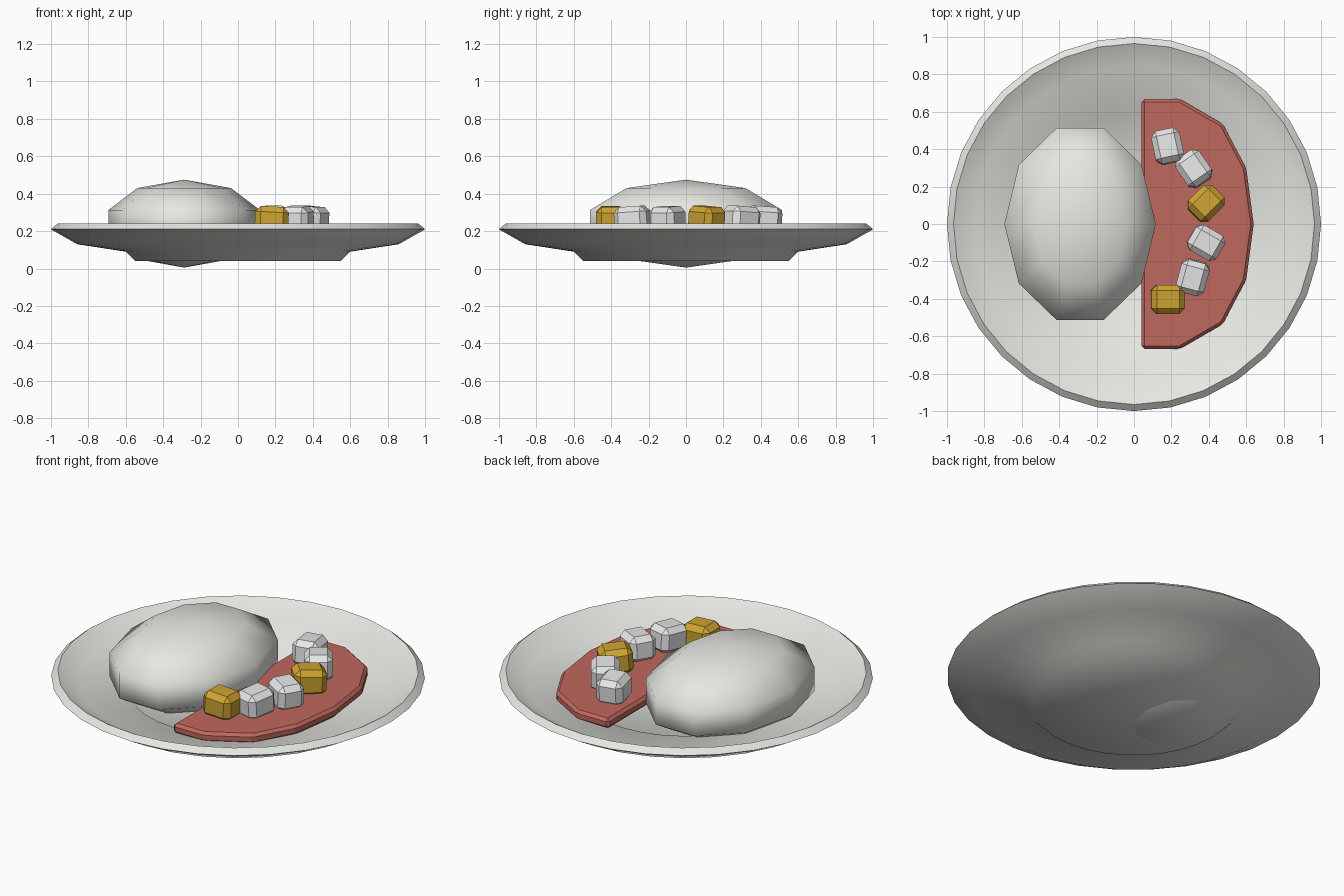
import bpy, bmesh, math
from mathutils import Matrix, Vector, Euler

if "Cube" in bpy.data.objects:
    bpy.data.objects.remove(bpy.data.objects["Cube"])


def material(name, rgb):
    m = bpy.data.materials.new(name)
    m.use_nodes = True
    m.diffuse_color = (*rgb, 1)
    m.node_tree.nodes["Principled BSDF"].inputs["Base Color"].default_value = (*rgb, 1)
    return m


china = material("warm white china", (0.8, 0.8, 0.76))
pale = material("pale grey white", (0.8, 0.8, 0.8))
red = material("salmon red", (0.53, 0.14, 0.11))
gold = material("golden yellow", (0.62, 0.37, 0.03))


def finish(bm, name, mat, smooth=None):
    bmesh.ops.recalc_face_normals(bm, faces=bm.faces)
    mesh = bpy.data.meshes.new(name)
    bm.to_mesh(mesh)
    bm.free()
    ob = bpy.data.objects.new(name, mesh)
    bpy.context.collection.objects.link(ob)
    mesh.materials.append(mat)
    if smooth:
        bpy.ops.object.select_all(action="DESELECT")
        ob.select_set(True)
        bpy.context.view_layer.objects.active = ob
        bpy.ops.object.shade_smooth_by_angle(angle=math.radians(smooth))
    return ob


# Plate: revolved section, underside out to the rim, then back inside
section = [(0, 0.04), (0.55, 0.04), (0.6, 0.09), (0.86, 0.13), (1, 0.21),
           (0.965, 0.24), (0.845, 0.175), (0.59, 0.135), (0.535, 0.087), (0, 0.087)]
bm = bmesh.new()
ring = [bm.verts.new((r, 0, z)) for r, z in section]
edges = [bm.edges.new(pair) for pair in zip(ring, ring[1:])]
bmesh.ops.spin(bm, geom=ring + edges, axis=(0, 0, 1), cent=(0, 0, 0),
               angle=math.tau, steps=32, use_duplicate=False)
bmesh.ops.remove_doubles(bm, verts=bm.verts, dist=0.0005)
finish(bm, "plate", china, 50)

# Mound: stretched low sphere whose tip shows below the plate
bm = bmesh.new()
bmesh.ops.create_uvsphere(bm, u_segments=10, v_segments=5, radius=1)
bmesh.ops.rotate(bm, verts=bm.verts, matrix=Matrix.Rotation(math.pi / 2, 3, "Z"))
bmesh.ops.scale(bm, verts=bm.verts, vec=(0.426, 0.568, 0.235))
bmesh.ops.translate(bm, verts=bm.verts, vec=(-0.288, 0, 0.24))
finish(bm, "rice_mound", china, 60)

# Sauce: half-round slab with bevelled edges
half = [(0.04, 0.668), (0.245, 0.668), (0.475, 0.535), (0.6, 0.3)]
outline = half + [(0.64, 0)] + [(x, -y) for x, y in reversed(half)]
bm = bmesh.new()
base = bm.faces.new([bm.verts.new((x, y, 0.14)) for x, y in outline])
top = bmesh.ops.extrude_face_region(bm, geom=[base])["geom"]
bmesh.ops.translate(bm, verts=[g for g in top if isinstance(g, bmesh.types.BMVert)],
                    vec=(0, 0, 0.06))
bmesh.ops.recalc_face_normals(bm, faces=bm.faces)
bmesh.ops.bevel(bm, geom=bm.edges[:], offset=0.016, segments=1, affect="EDGES")
finish(bm, "sauce_slab", red)

# Chunks: bevelled blocks along the arc: x, y, turn, tilt, material
chunks = [(0.18, 0.415, 102, 4, pale), (0.32, 0.295, 125, 4, pale),
          (0.385, 0.11, 45, 4, gold), (0.385, -0.1, -30, 3, pale),
          (0.315, -0.285, -105, 4, pale), (0.18, -0.403, 0, 3, gold)]
for i, (x, y, turn, tilt, mat) in enumerate(chunks):
    bm = bmesh.new()
    bmesh.ops.create_cube(bm, size=1)
    bmesh.ops.scale(bm, verts=bm.verts, vec=(0.18, 0.155, 0.15))
    bmesh.ops.bevel(bm, geom=bm.edges[:], offset=0.03, segments=1, affect="EDGES")
    spin = Euler((0, math.radians(tilt), math.radians(turn))).to_matrix().to_4x4()
    bm.transform(Matrix.Translation(Vector((x, y, 0.257))) @ spin)
    finish(bm, f"chunk_{i + 1}", mat)
